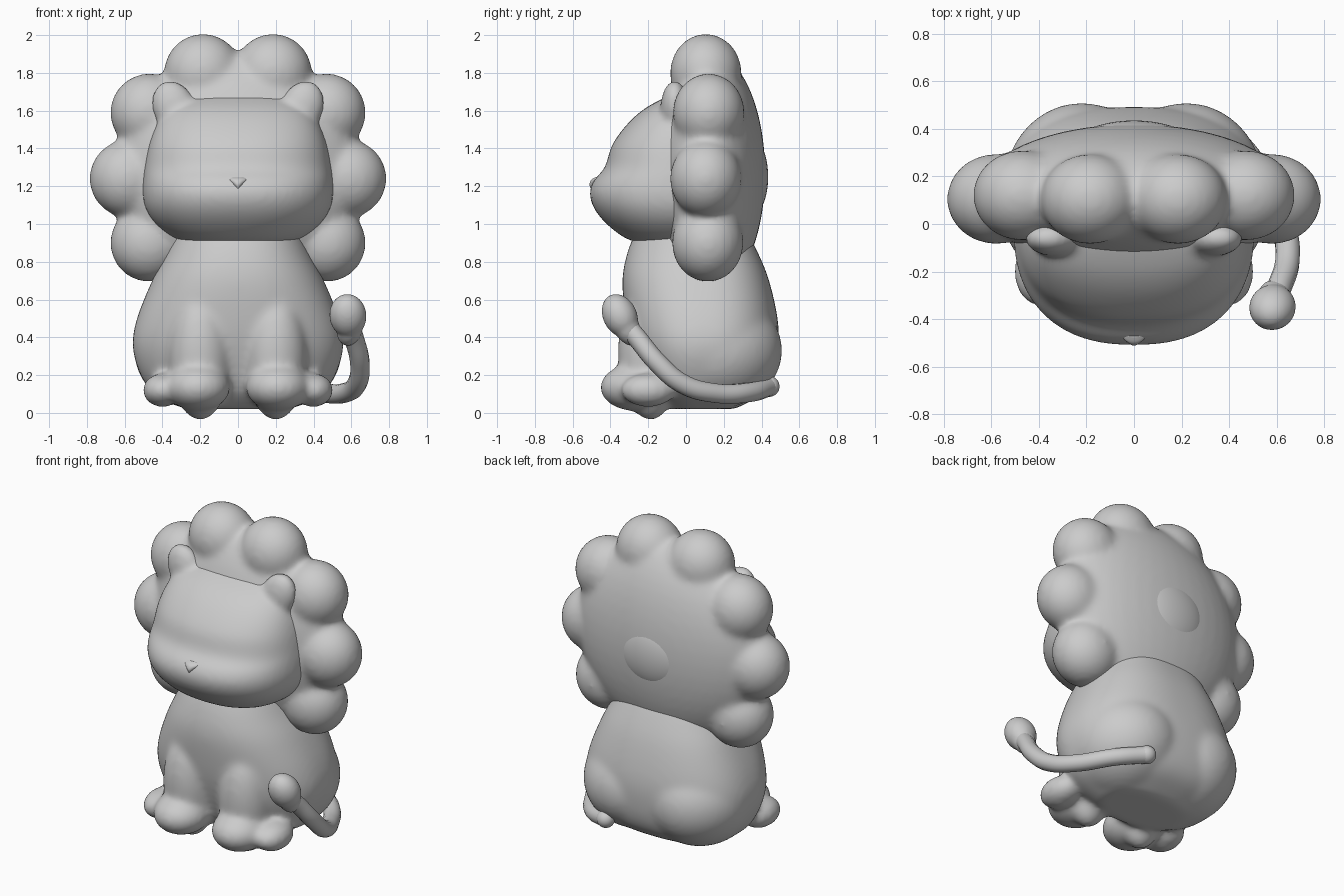
import bpy, bmesh, math
from mathutils import Matrix, Vector, Euler

cube = bpy.data.objects.get("Cube")
if cube:
    bpy.data.objects.remove(cube, do_unlink=True)

clay = bpy.data.materials.new("pale_grey_clay")
clay.use_nodes = True
COLOUR = (0.6, 0.6, 0.6, 1)
clay.diffuse_color = COLOUR
clay.node_tree.nodes["Principled BSDF"].inputs["Base Color"].default_value = COLOUR


def ball(bm, centre, radii, tilt=(0, 0, 0)):
    """Add an ellipsoid."""
    mat = Matrix.LocRotScale(Vector(centre), Euler(tilt), Vector(radii))
    bmesh.ops.create_uvsphere(bm, u_segments=40, v_segments=24, radius=1, matrix=mat)


def pair(bm, centre, radii, tilt=(0, 0, 0)):
    """Add an ellipsoid and its mirror image across x."""
    for s in (1, -1):
        ball(bm, (s * centre[0], *centre[1:]), radii, (tilt[0], s * tilt[1], s * tilt[2]))


def refine(rings, steps=5):
    """Pass a smooth spline through the rings."""
    pts = [Vector(r) for r in rings]
    pts = [pts[0]] + pts + [pts[-1]]
    out = []
    for a, b, c, d in zip(pts, pts[1:], pts[2:], pts[3:]):
        for k in range(steps):
            t = k / steps
            out.append(b + (c - a) * (t / 2) + (a - b * 2.5 + c * 2 - d / 2) * t ** 2
                       + ((b - c) * 1.5 + (d - a) / 2) * t ** 3)
    return out + [pts[-1]]


def loft(bm, rings, yc, n_front=2.0, n_back=2.0, count=64):
    """Skin horizontal rings given as (z, half width, front y, back y)."""
    loops = []
    for z, hw, front, back in refine(rings):
        loop = []
        for i in range(count):
            a = math.tau * i / count
            c, s = math.cos(a), math.sin(a)
            n = 2 / (n_back if s > 0 else n_front)
            x = hw * math.copysign(abs(c) ** n, c)
            y = yc + (back - yc if s > 0 else yc - front) * math.copysign(abs(s) ** n, s)
            loop.append(bm.verts.new((x, y, z)))
        loops.append(loop)
    for lo, hi in zip(loops, loops[1:]):
        for i in range(count):
            j = (i + 1) % count
            bm.faces.new((lo[i], lo[j], hi[j], hi[i]))
    bm.faces.new(loops[0][::-1])
    bm.faces.new(loops[-1])


def finish(name, bm, voxel=0, smooth=0):
    """Turn the bmesh into an object, fusing its pieces softly if asked."""
    mesh = bpy.data.meshes.new(name)
    bm.to_mesh(mesh)
    bm.free()
    mesh.materials.append(clay)
    mesh.shade_smooth()
    obj = bpy.data.objects.new(name, mesh)
    bpy.context.collection.objects.link(obj)
    if voxel:
        fuse = obj.modifiers.new("fuse", "REMESH")
        fuse.mode = "VOXEL"
        fuse.voxel_size = voxel
        fuse.use_smooth_shade = True
        soft = obj.modifiers.new("soften", "SMOOTH")
        soft.factor = 0.5
        soft.iterations = smooth


# Mane: ring of balls around a lens-shaped back
bm = bmesh.new()
ball(bm, (0, 0.12, 1.27), (0.665, 0.30, 0.645))
for x, y, z in ((0.185, 0.105, 1.80), (0.47, 0.12, 1.59), (0.58, 0.105, 1.24), (0.47, 0.115, 0.90)):
    pair(bm, (x, y, z), (0.207, 0.19, 0.207))
finish("mane", bm, 0.016, 22)

# Round patch on the back of the mane
bm = bmesh.new()
ball(bm, (0, 0.33, 1.25), (0.25, 0.105, 0.22))
finish("mane_back_patch", bm)

# Head with ears
bm = bmesh.new()
loft(bm, [(0.885, 0.2, -0.2, 0.2), (0.925, 0.335, -0.32, 0.25),
          (1.0, 0.435, -0.42, 0.3), (1.08, 0.488, -0.485, 0.3),
          (1.16, 0.505, -0.51, 0.3), (1.23, 0.503, -0.488, 0.3),
          (1.3, 0.495, -0.43, 0.3), (1.42, 0.472, -0.39, 0.3),
          (1.53, 0.43, -0.31, 0.28), (1.61, 0.365, -0.22, 0.25),
          (1.665, 0.26, -0.12, 0.2), (1.692, 0.12, -0.05, 0.1)], -0.02, 2.35, 3)
pair(bm, (0.335, -0.06, 1.61), (0.115, 0.075, 0.155), (0, 0.4, 0))
finish("head", bm, 0.016, 12)

# Nose
bm = bmesh.new()
loft(bm, [(1.185, 0.008, -0.503, -0.4), (1.21, 0.032, -0.511, -0.4),
          (1.235, 0.052, -0.5, -0.4), (1.25, 0.035, -0.475, -0.4)], -0.46)
finish("nose", bm)

# Body with haunches, front legs and paws
bm = bmesh.new()
loft(bm, [(0.02, 0.28, -0.1, 0.26), (0.1, 0.44, -0.19, 0.4),
          (0.2, 0.515, -0.24, 0.465), (0.35, 0.558, -0.29, 0.49),
          (0.5, 0.535, -0.32, 0.485), (0.7, 0.455, -0.337, 0.44),
          (0.85, 0.38, -0.31, 0.38), (1.0, 0.32, -0.25, 0.3)], 0.08, 2.3, 2.5)
pair(bm, (0.22, 0.15, 0.33), (0.33, 0.36, 0.31))                # haunches
pair(bm, (0.2, -0.2, 0.3), (0.165, 0.16, 0.34), (0.05, 0, 0))   # front legs
pair(bm, (0.21, -0.27, 0.135), (0.17, 0.185, 0.125))            # front paws
pair(bm, (0.4, -0.2, 0.12), (0.105, 0.145, 0.09))               # hind paws
finish("body", bm, 0.016, 22)

# Tail: a swept tube with a teardrop tuft
curve = bpy.data.curves.new("tail", "CURVE")
curve.dimensions = "3D"
curve.bevel_depth = 0.052
curve.bevel_resolution = 5
curve.use_fill_caps = True
path = [(0.27, 0.44, 0.14), (0.43, 0.34, 0.11), (0.56, 0.15, 0.105), (0.63, -0.02, 0.155),
        (0.645, -0.15, 0.265), (0.61, -0.27, 0.41), (0.58, -0.35, 0.5)]
spline = curve.splines.new("BEZIER")
spline.bezier_points.add(len(path) - 1)
for point, co in zip(spline.bezier_points, path):
    point.co = co
    point.handle_left_type = point.handle_right_type = "AUTO"
curve.materials.append(clay)
bpy.context.collection.objects.link(bpy.data.objects.new("tail", curve))

bm = bmesh.new()
ball(bm, path[0], (0.055, 0.055, 0.055))
finish("tail_root", bm)
bm = bmesh.new()
ball(bm, (0.582, -0.35, 0.515), (0.098, 0.09, 0.12), (0.45, -0.1, 0))
ball(bm, (0.592, -0.315, 0.455), (0.07, 0.068, 0.11), (0.5, 0.2, 0))
finish("tail_tuft", bm, 0.01, 8)
